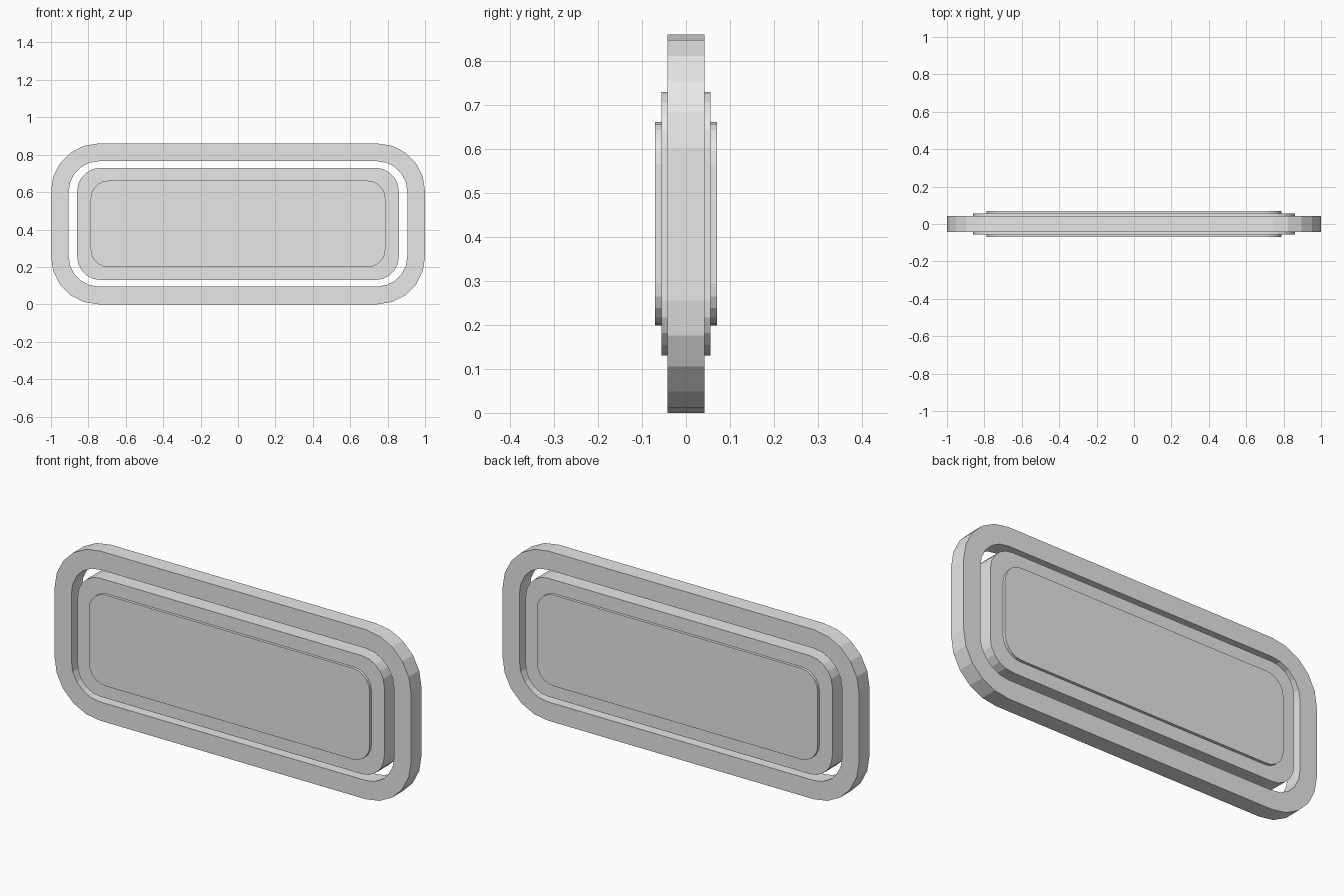
import bpy, bmesh, math

if "Cube" in bpy.data.objects:
    bpy.data.objects.remove(bpy.data.objects["Cube"])

grey = bpy.data.materials.new("light_grey")
grey.diffuse_color = (0.8, 0.8, 0.8, 1)
grey.use_nodes = True
grey.node_tree.nodes["Principled BSDF"].inputs["Base Color"].default_value = grey.diffuse_color

CZ = 0.43   # height of the centre line
SEG = 5     # sides per rounded corner


def outline(hx, hz, r):
    """Rounded rectangle in the xz plane, centred on the model."""
    pts = []
    for k, (sx, sz) in enumerate([(1, 1), (-1, 1), (-1, -1), (1, -1)]):
        for i in range(SEG + 1):
            a = math.pi / 2 * (k + i / SEG)
            pts.append((sx * (hx - r) + r * math.cos(a),
                        CZ + sz * (hz - r) + r * math.sin(a)))
    return pts


def finish(name, bm):
    bmesh.ops.recalc_face_normals(bm, faces=bm.faces)
    me = bpy.data.meshes.new(name)
    bm.to_mesh(me)
    bm.free()
    me.materials.append(grey)
    bpy.context.collection.objects.link(bpy.data.objects.new(name, me))


def loop(bm, pts, y):
    return [bm.verts.new((x, y, z)) for x, z in pts]


def bridge(bm, a, b):
    n = len(a)
    for i in range(n):
        j = (i + 1) % n
        bm.faces.new((a[i], a[j], b[j], b[i]))


def slab(name, hx, hz, r, hy):
    bm = bmesh.new()
    pts = outline(hx, hz, r)
    front, back = loop(bm, pts, -hy), loop(bm, pts, hy)
    bridge(bm, front, back)
    bm.faces.new(front)
    bm.faces.new(back)
    finish(name, bm)


def ring(name, hx, hz, r, width, hy):
    bm = bmesh.new()
    outer = outline(hx, hz, r)
    inner = outline(hx - width, hz - width, r - width)
    loops = [loop(bm, outer, -hy), loop(bm, outer, hy),
             loop(bm, inner, hy), loop(bm, inner, -hy)]
    for i in range(4):
        bridge(bm, loops[i], loops[(i + 1) % 4])
    finish(name, bm)


# Outer rim, floating plate and raised centre panel (both sides)
ring("outer_rim", 1.0, 0.43, 0.255, 0.095, 0.042)
slab("plate", 0.86, 0.30, 0.125, 0.056)
slab("raised_panel", 0.788, 0.231, 0.095, 0.07)
